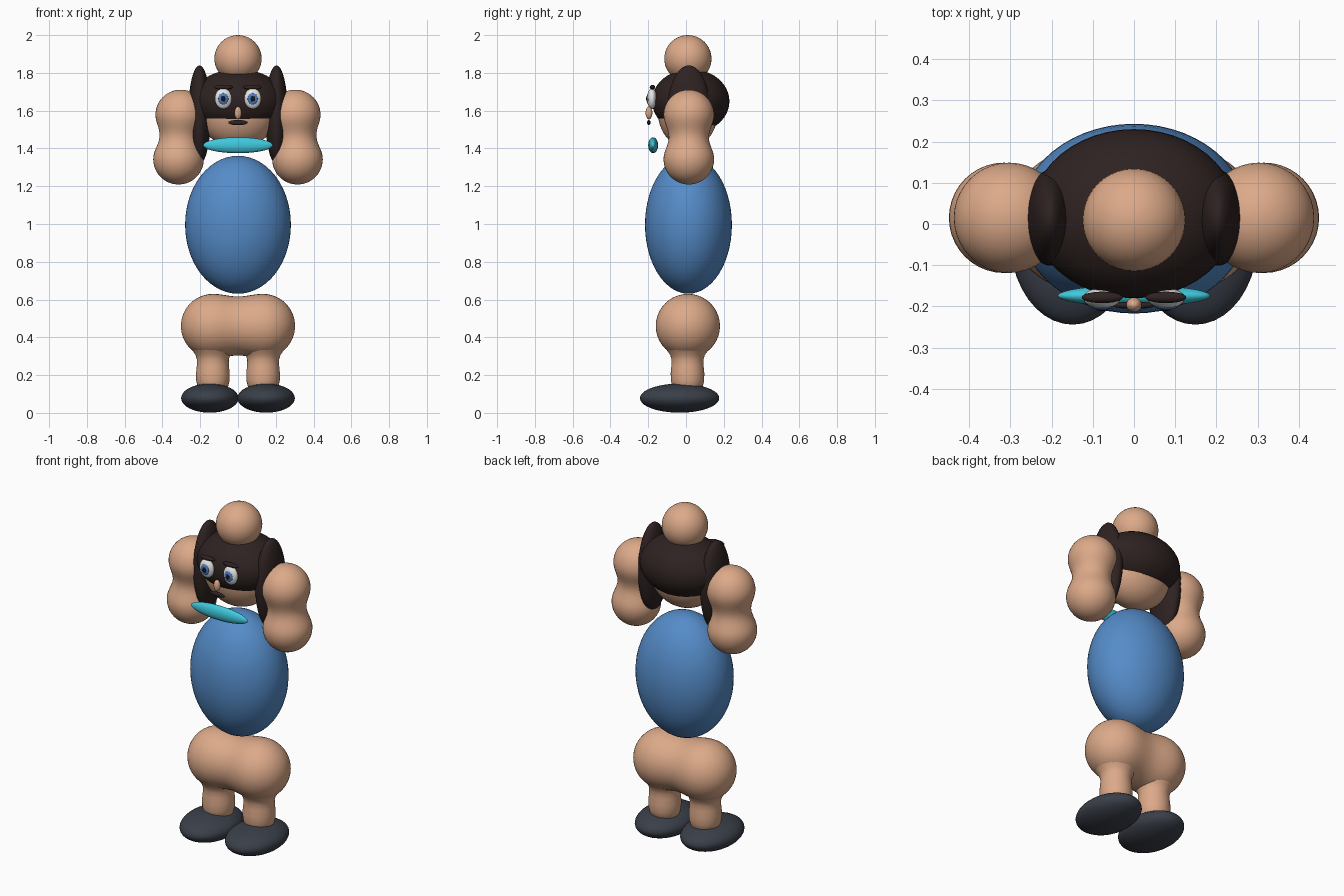
import bpy, bmesh, math
from mathutils import Matrix, Vector

if "Cube" in bpy.data.objects:
    bpy.data.objects.remove(bpy.data.objects["Cube"])


def material(name, rgb):
    m = bpy.data.materials.new(name)
    m.diffuse_color = (*rgb, 1)
    m.use_nodes = True
    m.node_tree.nodes["Principled BSDF"].inputs["Base Color"].default_value = m.diffuse_color
    return m


SKIN = material("skin", (0.72, 0.40, 0.25))
HAIR = material("dark_brown_hair", (0.027, 0.016, 0.015))
SHIRT = material("blue_shirt", (0.09, 0.26, 0.58))
SHOE = material("charcoal_shoe", (0.042, 0.050, 0.066))
COLLAR = material("cyan_collar", (0.05, 0.58, 0.72))
WHITE = material("eye_white", (0.85, 0.85, 0.85))
IRIS = material("iris_blue", (0.07, 0.20, 0.55))
BLACK = material("pupil_black", (0.008, 0.008, 0.01))


def finish(name, bm, mat):
    bmesh.ops.recalc_face_normals(bm, faces=bm.faces)
    for f in bm.faces:
        f.smooth = True
    mesh = bpy.data.meshes.new(name)
    bm.to_mesh(mesh)
    bm.free()
    mesh.materials.append(mat)
    ob = bpy.data.objects.new(name, mesh)
    bpy.context.collection.objects.link(ob)
    return ob


def ellipsoid(name, center, radii, mat, seg=40):
    bm = bmesh.new()
    bmesh.ops.create_uvsphere(bm, u_segments=seg, v_segments=seg // 2, radius=1)
    bmesh.ops.transform(bm, verts=bm.verts,
                        matrix=Matrix.Translation(center) @ Matrix.Diagonal((*radii, 1)))
    return finish(name, bm, mat)


def lathe(name, profile, start, axis, mat, seg=40):
    """Revolve (radius, height) points around an axis through start."""
    bm = bmesh.new()
    rings = [[bm.verts.new((r * math.cos(2 * math.pi * k / seg),
                            r * math.sin(2 * math.pi * k / seg), h))
              for k in range(seg)] for r, h in profile]
    for a, b in zip(rings, rings[1:]):
        for k in range(seg):
            j = (k + 1) % seg
            bm.faces.new((a[k], a[j], b[j], b[k]))
    bmesh.ops.remove_doubles(bm, verts=bm.verts, dist=1e-5)
    rot = Vector((0, 0, 1)).rotation_difference(Vector(axis)).to_matrix().to_4x4()
    bmesh.ops.transform(bm, verts=bm.verts, matrix=Matrix.Translation(start) @ rot)
    return finish(name, bm, mat)


def dumbbell(radius, half, waist, n=36):
    """Profile of two merged balls with a soft waist."""
    points = []
    for i in range(n + 1):
        s = -(half + radius) * math.cos(math.pi * i / n)
        if abs(s) < half:
            r = waist + (radius - waist) * (1 - math.cos(math.pi * s / half)) / 2
        else:
            r = math.sqrt(max(0, radius ** 2 - (abs(s) - half) ** 2))
        points.append((r, s))
    return points


# Torso, head and hair
ellipsoid("torso", (0, 0.013, 0.996), (0.28, 0.23, 0.365), SHIRT, 56)
ellipsoid("head", (0, 0.01, 1.60), (0.208, 0.16, 0.20), SKIN, 48)
ellipsoid("hair_cap", (0, 0.025, 1.65), (0.25, 0.205, 0.17), HAIR, 48)
ellipsoid("top_bun", (0, 0.01, 1.875), (0.125, 0.125, 0.125), SKIN)
ellipsoid("collar", (0, -0.174, 1.417), (0.185, 0.026, 0.042), COLLAR)

# Nose and mouth
ellipsoid("nose", (0, -0.196, 1.588), (0.019, 0.018, 0.034), SKIN, 24)
ellipsoid("mouth", (0, -0.197, 1.537), (0.052, 0.009, 0.014), HAIR, 24)

# Hips
lathe("hips", dumbbell(0.17, 0.132, 0.156), (0, 0.01, 0.46), (1, 0, 0), SKIN)

LEG = [(0, 0.09), (0.05, 0.10), (0.078, 0.13), (0.088, 0.17), (0.089, 0.21),
       (0.085, 0.25), (0.084, 0.28), (0.091, 0.305), (0.108, 0.33), (0.13, 0.36), (0, 0.40)]

# Paired parts
for side, s in (("left", -1), ("right", 1)):
    lathe(side + "_arm", dumbbell(0.134, 0.117, 0.106), (s * 0.309, 0.015, 1.46),
          (-s * 0.05, 0, 1), SKIN)
    lathe(side + "_leg", LEG, (s * 0.133, 0.008, 0), (0, 0, 1), SKIN)
    ellipsoid(side + "_shoe", (s * 0.149, -0.034, 0.078), (0.152, 0.21, 0.077), SHOE)
    ellipsoid(side + "_hair_lock", (s * 0.204, 0.015, 1.578), (0.06, 0.116, 0.262), HAIR)
    ellipsoid(side + "_eye", (s * 0.078, -0.18, 1.664), (0.045, 0.025, 0.055), WHITE, 32)
    ellipsoid(side + "_iris", (s * 0.078, -0.2, 1.663), (0.027, 0.008, 0.03), IRIS, 24)
    ellipsoid(side + "_pupil", (s * 0.078, -0.206, 1.663), (0.013, 0.005, 0.015), BLACK, 16)
    ellipsoid(side + "_eyebrow", (s * 0.077, -0.178, 1.724), (0.05, 0.014, 0.013), HAIR, 24)
